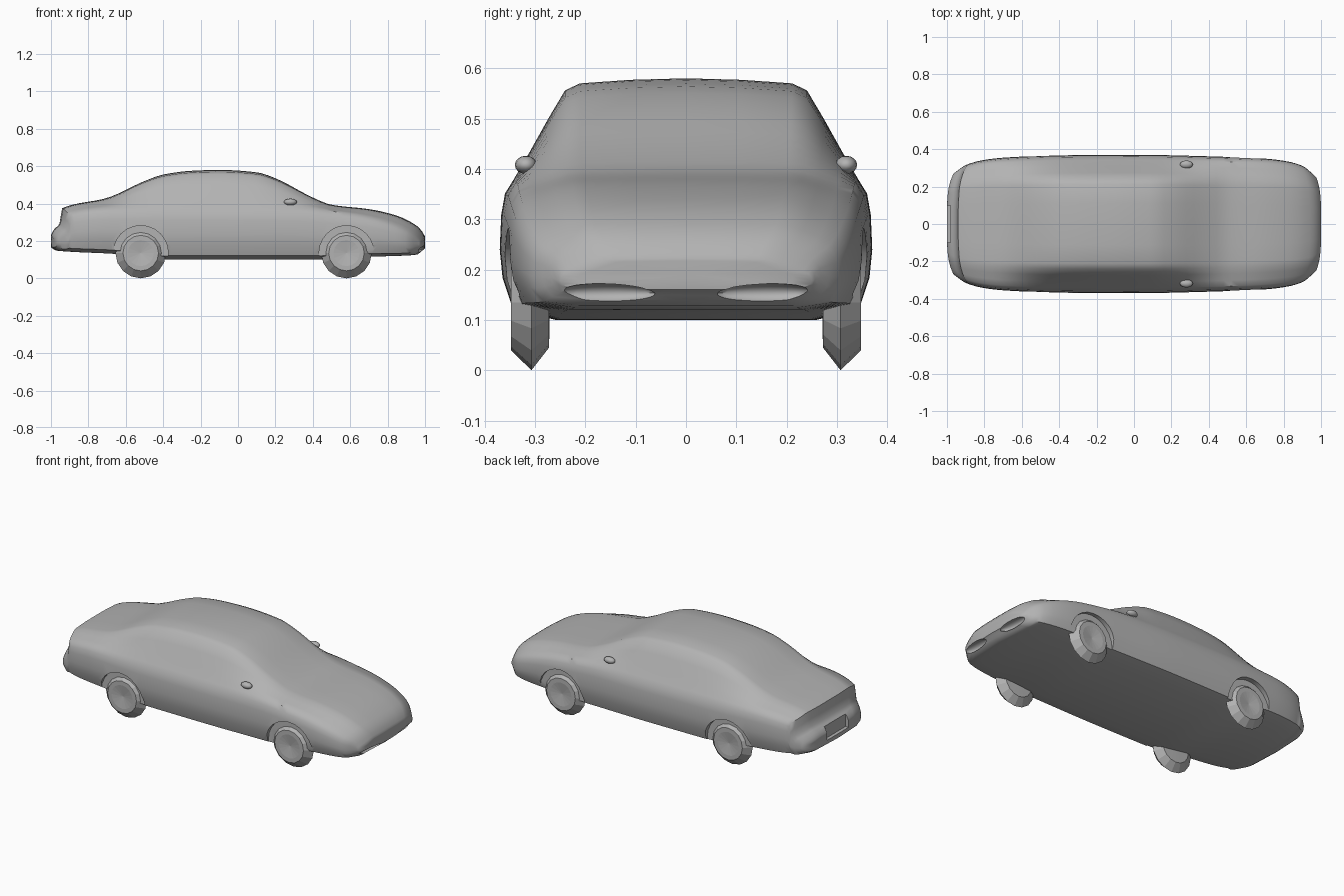
import bpy, bmesh, math
from mathutils import Matrix

cube = bpy.data.objects.get("Cube")
if cube:
    bpy.data.objects.remove(cube)

grey = bpy.data.materials.new("body grey")
grey.use_nodes = True
COLOUR = (0.45, 0.45, 0.45, 1)
grey.diffuse_color = COLOUR
grey.node_tree.nodes["Principled BSDF"].inputs["Base Color"].default_value = COLOUR


def finish(bm, name):
    """Turn a bmesh into a named grey object."""
    bmesh.ops.recalc_face_normals(bm, faces=bm.faces)
    mesh = bpy.data.meshes.new(name)
    bm.to_mesh(mesh)
    bm.free()
    mesh.materials.append(grey)
    ob = bpy.data.objects.new(name, mesh)
    bpy.context.collection.objects.link(ob)
    return ob


def smooth(ob, degrees):
    bpy.ops.object.select_all(action='DESELECT')
    ob.select_set(True)
    bpy.context.view_layer.objects.active = ob
    bpy.ops.object.shade_smooth_by_angle(angle=math.radians(degrees))


def curve(points):
    """Smooth curve through (x, value) points without overshoot."""
    d = [(b[1] - a[1]) / (b[0] - a[0]) for a, b in zip(points, points[1:])]
    m = [d[0]] + [2 * a * b / (a + b) if a * b > 0 else 0 for a, b in zip(d, d[1:])] + [d[-1]]

    def at(x):
        i = max(k for k in range(len(d)) if points[k][0] <= x + 1e-6)
        (x0, v0), (x1, v1) = points[i], points[i + 1]
        h = x1 - x0
        t = (x - x0) / h
        return (v0 * (1 + 2 * t) * (1 - t) ** 2 + m[i] * h * t * (1 - t) ** 2
                + v1 * t * t * (3 - 2 * t) + m[i + 1] * h * t * t * (t - 1))
    return at


# Long profiles of the body: half width, underside, shoulder and centre line
width = curve([(-1, .27), (-.95, .315), (-.85, .34), (-.7, .355), (-.4, .367), (0, .37),
               (.4, .362), (.7, .35), (.85, .335), (.95, .31), (1, .25)])
under = curve([(-1, .165), (-.97, .148), (-.65, .13), (-.38, .1), (.42, .1),
               (.7, .115), (.95, .125), (1, .16)])
shoulder = curve([(-1, .215), (-.985, .24), (-.955, .268), (-.94, .345), (-.7, .375), (-.3, .38),
                  (.3, .375), (.6, .345), (.8, .305), (.92, .265), (.98, .228), (1, .195)])
top = curve([(-1, .235), (-.985, .262), (-.955, .29), (-.94, .375), (-.7, .43), (-.5, .52),
             (-.4, .555), (-.25, .575), (-.1, .58), (.1, .567), (.2, .535), (.4, .432),
             (.5, .393), (.7, .37), (.85, .335), (.95, .285), (.985, .25), (1, .222)])

# Cross-section as fractions of width and of lower or upper height
LOWER = [(0, 0), (.7, 0), (.93, .08), (.985, .3), (1, .5), (.992, .75), (.972, .9), (.925, 1)]
UPPER = [(.84, .27), (.74, .6), (.65, .88), (.57, .95), (.3, .985), (0, 1)]


def section(x):
    w, zb, zs, zt = width(x), under(x), shoulder(x), top(x)
    half = [(f * w, zb + g * (zs - zb)) for f, g in LOWER]
    half += [(f * w, zs + g * (zt - zs)) for f, g in UPPER]
    return half + [(-y, z) for y, z in reversed(half[1:-1])]


def ring(bm, x, scale=1):
    """Add one cross-section, bowed in plan towards the ends of the car."""
    mid = (under(x) + top(x)) / 2
    bow = max(0, (abs(x) - .6) / .4) ** 2 * .1
    verts = []
    for y, z in section(x):
        y, z = y * scale, mid + (z - mid) * scale
        verts.append(bm.verts.new((x - math.copysign(bow * (y / .35) ** 4, x), y, z)))
    return verts


# Body shell
bm = bmesh.new()
stations = [-1, -.993, -.985, -.97, -.955, -.948, -.94, -.92]
stations += [-.88 + .04 * i for i in range(45)] + [.91, .94, .96, .975, .987, .995, 1]
shrink = (.85, .6, .3, .1)
rings = [ring(bm, -1, s) for s in reversed(shrink)]
rings += [ring(bm, x) for x in stations]
rings += [ring(bm, 1, s) for s in shrink]
for a, b in zip(rings, rings[1:]):
    for i in range(len(a)):
        j = (i + 1) % len(a)
        bm.faces.new((a[i], a[j], b[j], b[i]))
bm.faces.new(rings[0])
bm.faces.new(rings[-1])
body = finish(bm, "body_shell")


def cut(ob, bm):
    """Carve a bmesh shape out of an object."""
    cutter = finish(bm, "cutter")
    cutter.hide_render = True
    mod = ob.modifiers.new("cut", 'BOOLEAN')
    mod.operation, mod.solver, mod.object = 'DIFFERENCE', 'EXACT', cutter
    bpy.ops.object.select_all(action='DESELECT')
    ob.select_set(True)
    bpy.context.view_layer.objects.active = ob
    bpy.ops.object.modifier_apply(modifier=mod.name)
    bpy.data.objects.remove(cutter)


def place(x, y, z, sx, sy, sz):
    return Matrix.Translation((x, y, z)) @ Matrix.Diagonal((sx, sy, sz, 1))


AXLES = {"rear": -.52, "front": .58}
SIDES = {"left": 1, "right": -1}

# Shallow wheel arches
for x in AXLES.values():
    for s in SIDES.values():
        bm = bmesh.new()
        bmesh.ops.create_cone(bm, cap_ends=True, segments=24, radius1=.147, radius2=.147, depth=.1,
                              matrix=Matrix.Translation((x, s * .382, .135))
                              @ Matrix.Rotation(math.pi / 2, 4, 'X'))
        cut(body, bm)

# Lower air intakes in the nose
for s in SIDES.values():
    bm = bmesh.new()
    bmesh.ops.create_uvsphere(bm, u_segments=20, v_segments=10, radius=1,
                              matrix=place(.985, s * .16, .153, .03, .1, .02))
    cut(body, bm)

# Number plate recess in the rear bumper
bm = bmesh.new()
bmesh.ops.create_cube(bm, size=1, matrix=place(-1.02, 0, .24, .08, .2, .1))
cut(body, bm)
smooth(body, 38)

# Wheels with a pointed tread
TYRE = [(-.042, 0), (-.04, .09), (-.005, .135), (.036, .095), (.036, .07), (.026, 0)]
for end, x in AXLES.items():
    for side, s in SIDES.items():
        bm = bmesh.new()
        verts = [bm.verts.new((0, s * y, -r)) for y, r in TYRE]
        edges = [bm.edges.new(p) for p in zip(verts, verts[1:])]
        bmesh.ops.spin(bm, geom=verts + edges, cent=(0, 0, 0), axis=(0, 1, 0),
                       angle=2 * math.pi, steps=16)
        bmesh.ops.remove_doubles(bm, verts=bm.verts, dist=1e-4)
        bmesh.ops.translate(bm, verts=bm.verts, vec=(x, s * .312, .135))
        finish(bm, end + "_" + side + "_wheel")

# Door mirrors
for side, s in SIDES.items():
    bm = bmesh.new()
    bmesh.ops.create_uvsphere(bm, u_segments=12, v_segments=8, radius=1,
                              matrix=place(.28, s * .318, .408, .035, .022, .018))
    smooth(finish(bm, side + "_mirror"), 60)
